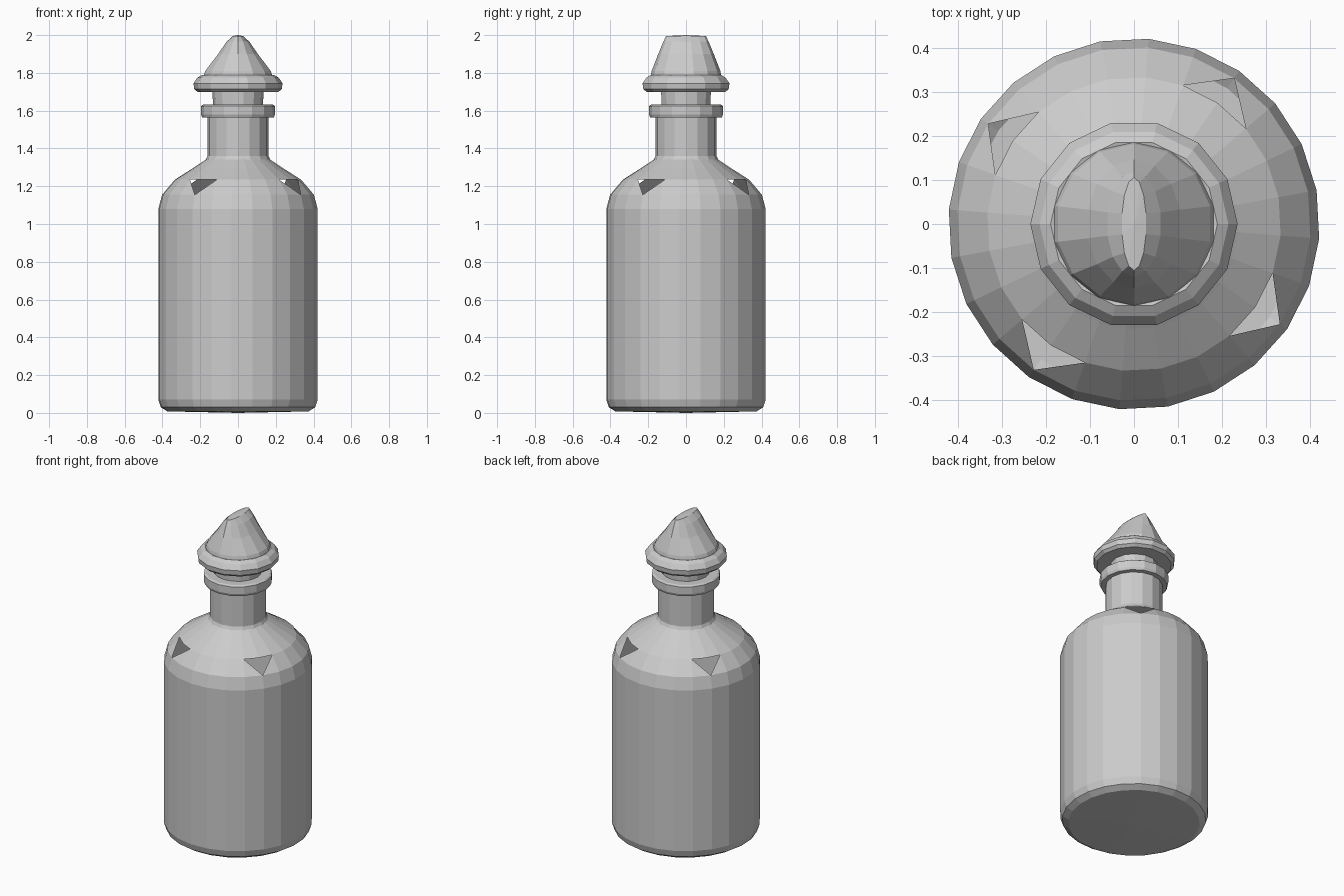
import bpy, bmesh
from math import sin, cos, radians, tau

if "Cube" in bpy.data.objects:
    bpy.data.objects.remove(bpy.data.objects["Cube"])


def lathe(name, rings, sides, start=0.0, cap_bottom=None, cap_top=None, closed=False, edit=None):
    """Loft elliptical rings (rx, ry, z); caps are fans to a centre height."""
    bm = bmesh.new()
    loops = []
    for rx, ry, z in rings:
        loops.append([bm.verts.new((rx * cos(start + tau * i / sides),
                                    ry * sin(start + tau * i / sides), z))
                      for i in range(sides)])
    pairs = list(zip(loops, loops[1:]))
    if closed:
        pairs.append((loops[-1], loops[0]))
    for a, b in pairs:
        for i in range(sides):
            j = (i + 1) % sides
            bm.faces.new((a[i], a[j], b[j], b[i]))
    for loop, z in ((loops[0], cap_bottom), (loops[-1], cap_top)):
        if z is not None:
            c = bm.verts.new((0, 0, z))
            for i in range(sides):
                bm.faces.new((loop[i], loop[(i + 1) % sides], c))
    bmesh.ops.recalc_face_normals(bm, faces=bm.faces)
    if edit:
        edit(bm, loops)
    mesh = bpy.data.meshes.new(name)
    bm.to_mesh(mesh)
    bm.free()
    obj = bpy.data.objects.new(name, mesh)
    bpy.context.collection.objects.link(obj)
    return obj


def round_rings(*profile):
    return [(r, r, z) for r, z in profile]


# Chipped shoulder: four triangular openings under the shoulder edge
def chip_shoulder(bm, loops):
    low, high = loops[4], loops[5]
    n = len(low)
    for k in range(0, n, n // 4):
        for side in (-1, 1):
            m = (k + side) % n
            quad = {low[k], low[m], high[k], high[m]}
            face = next(f for f in bm.faces if set(f.verts) == quad)
            bmesh.utils.face_split(face, low[k], high[m])
            chip = {low[k], high[k], high[m]}
            face = next(f for f in bm.faces if set(f.verts) == chip)
            bm.faces.remove(face)


# Bottle body with rounded base and sloping shoulder
lathe("bottle_body", round_rings(
    (0.375, 0.008), (0.41, 0.03), (0.423, 0.07), (0.423, 1.08), (0.403, 1.155),
    (0.335, 1.235), (0.24, 1.295), (0.165, 1.345)),
    24, radians(55.5), cap_bottom=0.0, edit=chip_shoulder)

# Neck
lathe("bottle_neck", round_rings((0.172, 1.34), (0.162, 1.36), (0.162, 1.57)), 16)

# Lip ring around the mouth
lathe("bottle_lip", round_rings(
    (0.135, 1.565), (0.19, 1.565), (0.196, 1.58), (0.196, 1.625), (0.185, 1.632), (0.135, 1.632)),
    16, closed=True)

# Stopper stem plugged into the neck
lathe("stopper_stem", round_rings((0.125, 1.42), (0.135, 1.70)), 14, cap_bottom=1.42)

# Stopper flange
lathe("stopper_flange", round_rings(
    (0.215, 1.70), (0.232, 1.715), (0.236, 1.745), (0.215, 1.775), (0.19, 1.79), (0.17, 1.785)),
    14, cap_bottom=1.70)

# Stopper grip: round at the base, pinched to a ridge along y
lathe("stopper_grip", [
    (0.187, 0.187, 1.785), (0.178, 0.182, 1.81), (0.108, 0.147, 1.90),
    (0.062, 0.12, 1.965), (0.028, 0.106, 1.995)],
    14, radians(90), cap_top=2.0)
